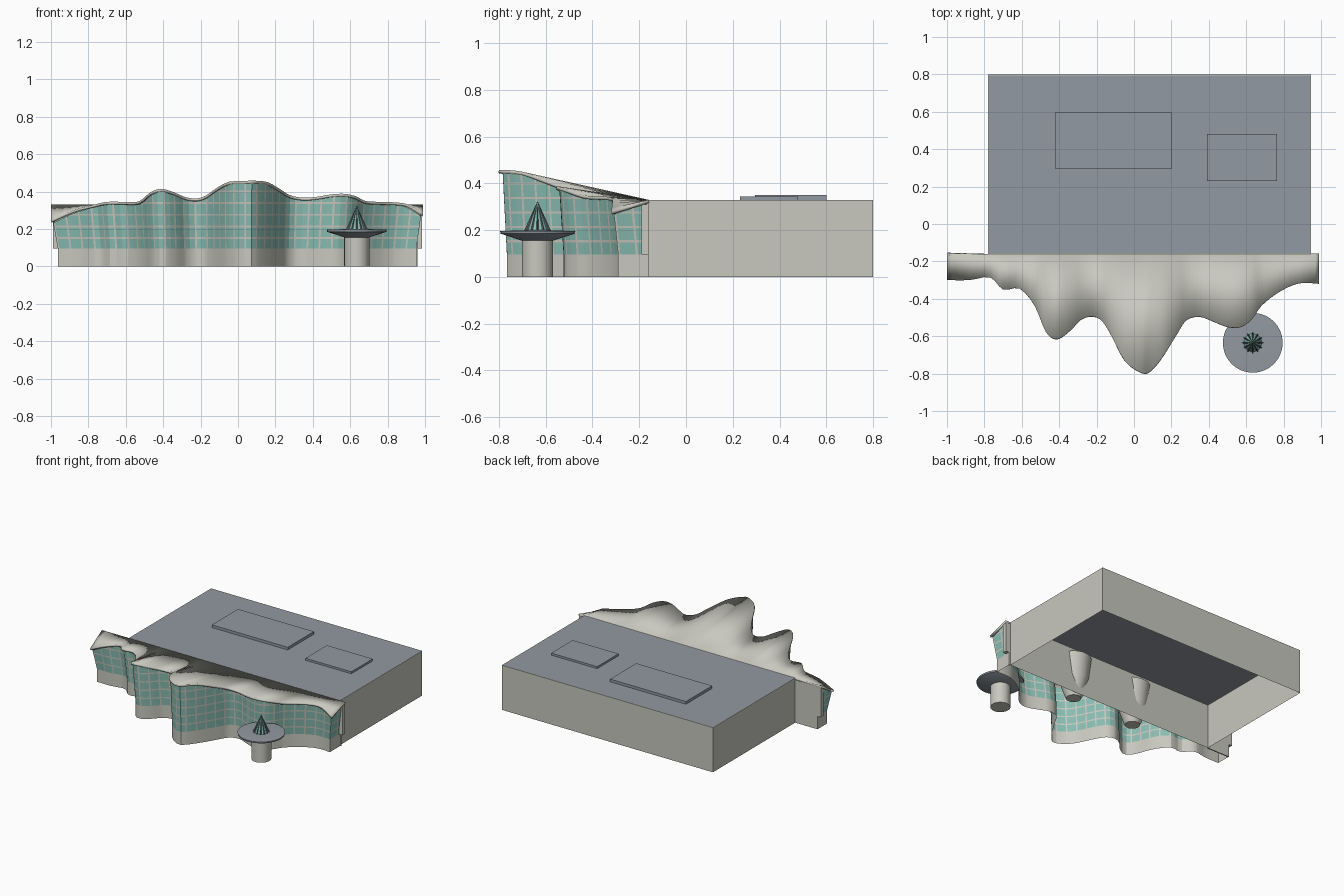
import bpy, bmesh, math
from mathutils import Vector

old = bpy.data.objects.get("Cube")
if old:
    bpy.data.objects.remove(old, do_unlink=True)


def material(name, r, g, b):
    m = bpy.data.materials.new(name)
    m.use_nodes = True
    m.diffuse_color = (r, g, b, 1)
    m.node_tree.nodes["Principled BSDF"].inputs["Base Color"].default_value = (r, g, b, 1)
    return m


STONE = material("warm stone", .58, .58, .52)
GREY = material("roof grey", .29, .32, .36)
GLASS = material("teal glass", .25, .51, .45)
DARK = material("dark metal", .1, .12, .13)


def finish(name, bm, *mats, smooth=False):
    mesh = bpy.data.meshes.new(name)
    bm.to_mesh(mesh)
    bm.free()
    for m in mats:
        mesh.materials.append(m)
    ob = bpy.data.objects.new(name, mesh)
    bpy.context.collection.objects.link(ob)
    if smooth:
        bpy.ops.object.select_all(action='DESELECT')
        ob.select_set(True)
        bpy.context.view_layer.objects.active = ob
        bpy.ops.object.shade_smooth_by_angle(angle=math.radians(30))
    return ob


def box_mesh(lo, hi):
    bm = bmesh.new()
    bmesh.ops.create_cube(bm, size=1)
    for v in bm.verts:
        v.co = [lo[i] if v.co[i] < 0 else hi[i] for i in range(3)]
    return bm


def box(name, lo, hi, mat):
    return finish(name, box_mesh(lo, hi), mat)


def lathe(name, centre, profile, mat, sides=32, smooth=True):
    bm = bmesh.new()
    rings = [[bm.verts.new((centre[0] + r * math.cos(2 * math.pi * i / sides),
                            centre[1] + r * math.sin(2 * math.pi * i / sides), z))
              for i in range(sides)] for r, z in profile]
    for a, b in zip(rings, rings[1:]):
        for i in range(sides):
            j = (i + 1) % sides
            bm.faces.new((a[i], a[j], b[j], b[i]))
    bm.faces.new(rings[0][::-1])
    bm.faces.new(rings[-1])
    return finish(name, bm, mat, smooth=smooth)


# Main hall: open underneath, with a grey roof inside a thin stone rim
BACK, EAVE = -.16, .33
bm = box_mesh((-.78, BACK, 0), (.945, .8, EAVE))
bm.normal_update()
bmesh.ops.delete(bm, geom=[f for f in bm.faces if f.normal.z < -.5], context='FACES')
top = [f for f in bm.faces if f.normal.z > .5]
bmesh.ops.inset_region(bm, faces=top, thickness=.007)
top[0].material_index = 1
finish("main_hall", bm, STONE, GREY)
box("large_roof_plate", (-.42, .295, EAVE), (.2, .6, .35), GREY)
box("small_roof_plate", (.39, .23, EAVE), (.765, .48, .345), GREY)

# Wavy roof edge, read from right to left of the front
EDGE = [Vector(p) for p in (
    (-1, -.3, .245), (-.88, -.3, .3), (-.77, -.285, .33), (-.7, -.35, .345),
    (-.61, -.345, .345), (-.53, -.44, .347), (-.47, -.58, .395), (-.41, -.615, .415),
    (-.34, -.57, .395), (-.28, -.51, .37), (-.22, -.495, .363), (-.17, -.52, .38),
    (-.12, -.6, .415), (-.05, -.73, .452), (.04, -.795, .457), (.09, -.785, .458),
    (.16, -.7, .45), (.23, -.59, .41), (.28, -.515, .38), (.35, -.495, .367),
    (.42, -.52, .372), (.5, -.55, .385), (.57, -.55, .388), (.63, -.51, .375),
    (.68, -.44, .35), (.75, -.38, .345), (.84, -.33, .342), (.91, -.315, .33),
    (.99, -.32, .28))]


def spline(pts, steps):
    out = []
    for i in range(len(pts) - 1):
        p0, p1, p2, p3 = pts[max(i - 1, 0)], pts[i], pts[i + 1], pts[min(i + 2, len(pts) - 1)]
        for s in range(steps):
            t = s / steps
            out.append(p1 + (p2 - p0) * t / 2 + (2 * p0 - 5 * p1 + 4 * p2 - p3) * t * t / 2
                       + (3 * p1 - p0 - 3 * p2 + p3) * t ** 3 / 2)
    return out + [pts[-1]]


def at_length(pts, d):
    for a, b in zip(pts, pts[1:]):
        step = (b - a).length
        if d <= step:
            return a.lerp(b, d / step)
        d -= step
    return pts[-1]


edge = spline(EDGE, 3)

# Swept roof from the wavy edge back to the hall
bm = bmesh.new()
front = [bm.verts.new(p) for p in edge]
rear = [bm.verts.new((p.x, BACK, EAVE)) for p in edge]
for i in range(len(edge) - 1):
    bm.faces.new((front[i], front[i + 1], rear[i + 1], rear[i]))
roof = finish("swept_roof", bm, STONE, smooth=True)
mod = roof.modifiers.new("thickness", 'SOLIDIFY')
mod.thickness = .014
mod.offset = -1

# Leaning glass wall with mullions, on an upright stone base
SILL, BAR, BAY, ROW = .095, .01, .072, .062


def facade(name, pts):
    total = sum((b - a).length for a, b in zip(pts, pts[1:]))
    bays = max(1, round(total / BAY))
    stops = []
    for i in range(bays):
        start = total * i / bays
        stops += [start, start + BAR, start + BAR + (total / bays - BAR) / 2]
    line = [at_length(pts, d) for d in stops + [total]]
    levels = [SILL]
    while levels[-1] < .5:
        levels += [levels[-1] + ROW - BAR, levels[-1] + ROW]
    bm = bmesh.new()
    grid = []
    for p in line:
        low = Vector((p.x * .963, min(p.y + .03, BACK), SILL))
        high = Vector((p.x * .988, min(p.y + .012, BACK), p.z - .012))
        column = []
        for z in levels:
            z = min(z, high.z)
            column.append(bm.verts.new(low.lerp(high, (z - SILL) / (high.z - SILL))))
        grid.append(column)
    for i in range(len(grid) - 1):
        for k in range(len(levels) - 1):
            f = bm.faces.new((grid[i][k], grid[i + 1][k], grid[i + 1][k + 1], grid[i][k + 1]))
            f.material_index = 0 if i % 3 == 0 or k % 2 == 1 else 1
    bmesh.ops.remove_doubles(bm, verts=bm.verts, dist=.0002)
    finish(name + "_glass", bm, STONE, GLASS)
    bm = bmesh.new()
    rows = [[bm.verts.new((p.x * .963, min(p.y + .03, BACK), z)) for p in line] for z in (0, SILL)]
    for i in range(len(line) - 1):
        bm.faces.new((rows[0][i], rows[0][i + 1], rows[1][i + 1], rows[1][i]))
    finish(name + "_base", bm, STONE, smooth=True)


def back_corner(x):
    return Vector((x, BACK - .01, EAVE))


facade("front_wall", edge)
facade("right_end_wall", [back_corner(-1), edge[0]])
facade("left_end_wall", [edge[-1], back_corner(.99)])

# Rear returns and corner posts of the wing
for side, outer, hall in (("right", -.99, -.78), ("left", .985, .945)):
    inner = outer * .973
    box(side + "_return_wall", (min(outer, hall), BACK - .008, SILL),
        (max(outer, hall), BACK, EAVE - .004), STONE)
    box(side + "_return_base", (min(inner, hall), BACK - .008, 0),
        (max(inner, hall), BACK, SILL), STONE)
    box(side + "_corner_post", (min(outer, inner), BACK - .03, SILL),
        (max(outer, inner), BACK, EAVE - .02), STONE)

# Flared columns inside the lobby
for side, x, y in (("right", -.195, -.25), ("left", .335, -.23)):
    lathe(side + "_lobby_column", (x, y), ((.05, 0), (.06, .02), (.1, .14), (.12, .3)), STONE)

# Entrance kiosk: drum, dish canopy and ribbed glass lantern
KIOSK = (.635, -.635)
lathe("kiosk_drum", KIOSK, ((.067, 0), (.067, .17)), STONE)
lathe("kiosk_canopy", KIOSK, ((.067, .155), (.158, .185), (.16, .196), (.05, .2)), GREY)
lathe("lantern_glass", KIOSK, ((.05, .198), (.002, .318)), GLASS, sides=12, smooth=False)

bm = bmesh.new()
apex = Vector((*KIOSK, .325))
for i in range(12):
    a = 2 * math.pi * i / 12
    out = Vector((math.cos(a), math.sin(a), 0))
    across = Vector((-out.y, out.x, 0)) * .005
    foot = Vector((*KIOSK, .197)) + out * .05
    base = [bm.verts.new(foot + s * across + r * out) for s, r in ((-1, 0), (1, 0), (0, .008))]
    tip = bm.verts.new(apex)
    bm.faces.new(base[::-1])
    for j in range(3):
        bm.faces.new((base[j], base[(j + 1) % 3], tip))
bmesh.ops.recalc_face_normals(bm, faces=bm.faces)
finish("lantern_ribs", bm, DARK)
